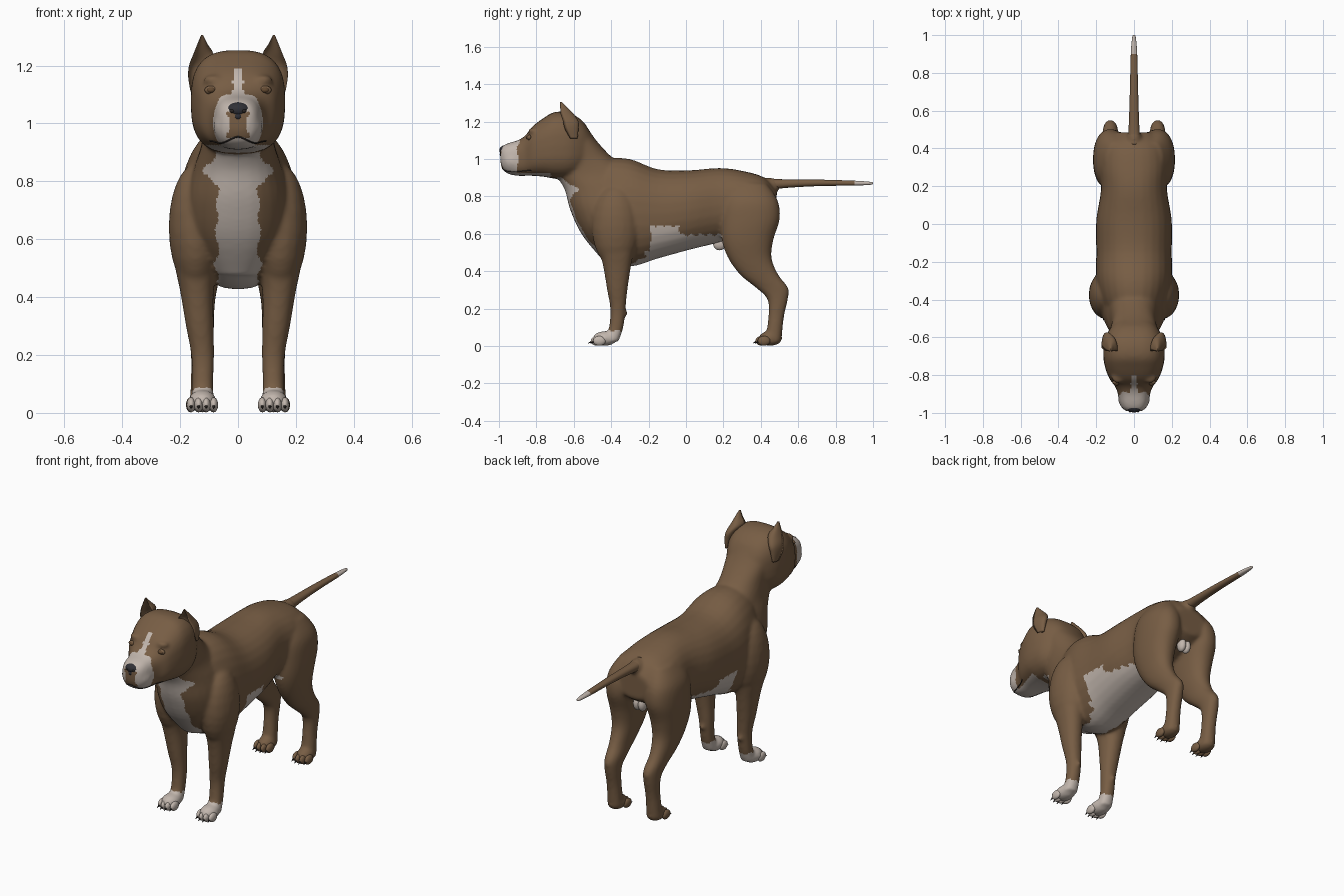
import bpy, bmesh, math
from mathutils import Matrix, Vector
from mathutils.bvhtree import BVHTree

cube = bpy.data.objects.get("Cube")
if cube:
    bpy.data.objects.remove(cube, do_unlink=True)


def material(name, rgb, rough=0.7):
    m = bpy.data.materials.new(name)
    m.use_nodes = True
    m.diffuse_color = (*rgb, 1)
    node = next(n for n in m.node_tree.nodes if n.type == 'BSDF_PRINCIPLED')
    node.inputs["Base Color"].default_value = (*rgb, 1)
    node.inputs["Roughness"].default_value = rough
    return m


BROWN = material("brown coat", (.185, .11, .058))
WHITE = material("white markings", (.54, .47, .42))
NOSE = material("nose dark grey", (.03, .03, .037))
DARK = material("claw and lip dark", (.025, .02, .018))
EYE = material("eye brown", (.12, .065, .03))


def finish(name, bm, *mats):
    bmesh.ops.recalc_face_normals(bm, faces=bm.faces[:])
    me = bpy.data.meshes.new(name)
    bm.to_mesh(me)
    bm.free()
    me.shade_smooth()
    for m in mats:
        me.materials.append(m)
    ob = bpy.data.objects.new(name, me)
    bpy.context.collection.objects.link(ob)
    return ob


def spline(pts, steps):
    """Catmull-Rom through tuples of any length."""
    pts = [Vector(p) for p in pts]
    out = []
    for i in range(len(pts) - 1):
        a, b, c, d = (pts[min(max(i + k, 0), len(pts) - 1)] for k in (-1, 0, 1, 2))
        for s in range(steps):
            t = s / steps
            out.append(b + (c - a) * (t / 2) + (a * 2 - b * 5 + c * 4 - d) * (t * t / 2)
                       + (b * 3 - a - c * 3 + d) * (t ** 3 / 2))
    return out + [pts[-1]]


def loft(bm, axis, stations, side=1, power=.9, cup=0, n=28):
    """Stations: position on axis, low edge, high edge, half width, x centre."""
    rings = []
    full = [tuple(s) + (0,) * (5 - len(s)) for s in stations]
    for pos, lo, hi, hw, xc in spline(full, 4):
        ring = []
        for k in range(n):
            a = math.tau * k / n
            c, s = (math.copysign(abs(f) ** power, f) for f in (math.cos(a), math.sin(a)))
            if s < 0:
                s *= 1 - cup
            x, v = side * (xc + hw * c), (lo + hi) / 2 + (hi - lo) / 2 * s
            ring.append(bm.verts.new((x, pos, v) if axis == 'y' else (x, v, pos)))
        rings.append(ring)
    for r, q in zip(rings, rings[1:]):
        for k in range(n):
            j = (k + 1) % n
            bm.faces.new((r[k], r[j], q[j], q[k]))
    bm.faces.new(rings[0])
    bm.faces.new(rings[-1])


def ball(bm, centre, radii):
    mat = Matrix.Translation(centre) @ Matrix.Diagonal((*radii, 1))
    bmesh.ops.create_uvsphere(bm, u_segments=20, v_segments=12, radius=1, matrix=mat)


# Body masses, later fused into one skin
bm = bmesh.new()
loft(bm, 'y', [  # torso
    (-.5, .55, .95, .12), (-.42, .465, 1.0, .17), (-.3, .425, 1.0, .2),
    (-.15, .468, .945, .2), (.02, .515, .94, .2), (.18, .555, .952, .175),
    (.31, .6, .935, .18), (.42, .64, .9, .16), (.485, .68, .83, .1)])
loft(bm, 'z', [  # neck and chest front
    (.475, -.46, -.2, .09), (.6, -.56, -.2, .16), (.73, -.62, -.2, .175),
    (.84, -.65, -.2, .155), (.92, -.7, -.27, .128), (1.0, -.72, -.385, .12),
    (1.1, -.7, -.48, .125), (1.19, -.7, -.54, .11)])
loft(bm, 'y', [  # head
    (-.5, .98, 1.12, .08), (-.55, .93, 1.2, .125), (-.62, .9, 1.245, .158),
    (-.7, .895, 1.252, .163), (-.76, .905, 1.22, .153), (-.82, .91, 1.175, .13),
    (-.86, .91, 1.125, .1), (-.9, .91, 1.1, .085), (-.95, .92, 1.085, .074),
    (-.98, .945, 1.07, .058), (-.992, .98, 1.05, .036)], power=.72)
ball(bm, (0, .45, .86), (.04, .06, .04))
for side in (1, -1):
    loft(bm, 'z', [  # front leg
        (.62, -.5, -.26, .085, .15), (.5, -.462, -.28, .072, .145),
        (.42, -.442, -.295, .058, .142), (.3, -.422, -.313, .048, .132),
        (.2, -.405, -.323, .04, .122), (.1, -.412, -.335, .037, .122),
        (.025, -.44, -.36, .042, .123)], side)
    loft(bm, 'z', [  # hind leg
        (.87, .24, .43, .05, .1), (.78, .2, .49, .085, .12), (.68, .185, .502, .092, .125),
        (.57, .19, .468, .082, .13), (.47, .225, .458, .066, .13),
        (.38, .29, .495, .05, .13), (.31, .375, .548, .043, .125),
        (.25, .435, .545, .039, .125), (.15, .44, .523, .037, .125),
        (.02, .42, .51, .042, .125)], side)
    ball(bm, (side * .145, -.375, .64), (.095, .13, .22))     # shoulder
    ball(bm, (side * .122, -.327, .175), (.016, .016, .02))   # wrist pad
    ball(bm, (side * .045, -.92, .99), (.04, .06, .055))      # upper lip
    ball(bm, (side * .085, -.815, 1.15), (.035, .03, .018))   # brow
    ball(bm, (side * .123, -.435, .04), (.05, .065, .04))     # front paw
    ball(bm, (side * .125, .45, .04), (.046, .065, .04))      # hind paw
body = finish("body", bm)
remesh = body.modifiers.new("fuse", 'REMESH')
remesh.mode = 'VOXEL'
remesh.voxel_size = .009
relax = body.modifiers.new("relax", 'SMOOTH')
relax.factor = .5
relax.iterations = 12
skin = bpy.data.meshes.new_from_object(
    body.evaluated_get(bpy.context.evaluated_depsgraph_get()))
body.modifiers.clear()
body.data = skin
skin.name = "body skin"
skin.materials.clear()
skin.materials.append(BROWN)
skin.materials.append(WHITE)
skin.shade_smooth()


# White markings chosen by position and direction
def is_white(c, n):
    wob = .006 * math.sin(60 * c.z + 2) + .004 * math.sin(130 * c.y + 70 * c.z)
    x, y, z = abs(c.x), c.y + wob, c.z
    if z < .08 + wob and y < -.3:                              # front paws
        return True
    if .4 < z < .91 and c.y < -.22 and n.y < .35:              # chest
        flare = .045 * max(0, 1 - abs(z - .84) / .06)
        if x < .073 + flare + wob and (c.y > -.69 or z < .88):
            return True
    if -.27 < y < .19 and z > .4:                              # belly
        line = .5 if y < -.19 else .64 if y < -.03 else .595
        if z < line + wob and (x < .1 or y > -.22):
            return True
    if c.y < -.72 and z < .925 and n.z < -.5:                  # lower jaw
        return True
    if c.y < -.75 and 1.04 < z < 1.19:                         # blaze
        if x < .014 + .035 * max(0, (1.12 - z) / .06) + wob / 2:
            return True
    if y < -.9 and z < 1.1:                                    # muzzle
        return not (x < .035 + wob and .95 < z < 1.04 and c.y < -.94)
    return False


for p in skin.polygons:
    p.material_index = int(is_white(p.center, p.normal))

surface = BVHTree.FromPolygons([v.co for v in skin.vertices],
                               [p.vertices[:] for p in skin.polygons])

# Tail with a pale tip
bm = bmesh.new()
loft(bm, 'y', [(.42, .82, .9, .04), (.5, .842, .892, .029), (.7, .855, .89, .022),
               (.9, .858, .884, .017), (.985, .862, .878, .01), (1.0, .867, .874, .004)])
tail = finish("tail", bm, BROWN, WHITE)
for p in tail.data.polygons:
    p.material_index = int(p.center.y > .9)

# Nose with nostrils
bm = bmesh.new()
ball(bm, (0, -.965, 1.047), (.044, .033, .027))
ball(bm, (0, -.972, 1.025), (.02, .024, .018))
finish("nose", bm, NOSE)
bm = bmesh.new()
for side in (1, -1):
    ball(bm, (side * .02, -.989, 1.043), (.009, .008, .007))
finish("nostrils", bm, DARK)

# Mouth line laid on the skin
curve = bpy.data.curves.new("mouth_line", 'CURVE')
curve.dimensions = '3D'
curve.bevel_depth = .003
curve.bevel_resolution = 1
curve.materials.append(DARK)
half = [(0, -.98, .955), (.04, -.965, .938), (.075, -.9, .925), (.1, -.83, .935)]
path = [(-x, y, z) for x, y, z in half[:0:-1]] + half
pts = [surface.find_nearest(p)[0] for p in spline(path, 6)]
line = curve.splines.new('POLY')
line.points.add(len(pts) - 1)
for p, co in zip(line.points, pts):
    p.co = (*co, 1)
bpy.context.collection.objects.link(bpy.data.objects.new("mouth_line", curve))

# Eyes, ears and feet
for side, label in ((1, "left"), (-1, "right")):
    spot = surface.ray_cast(Vector((side * .093, -2, 1.115)), Vector((0, 1, 0)))[0]
    for part, size, push, mat in (("eyelids", 1.25, .004, BROWN), ("eye", .85, -.001, EYE)):
        bm = bmesh.new()
        ball(bm, spot + Vector((0, push, 0)), (.018 * size, .012, .012 * size))
        finish(f"{label}_{part}", bm, mat)

    bm = bmesh.new()
    loft(bm, 'z', [(1.11, -.66, -.58, .012, .152), (1.16, -.72, -.575, .025, .147),
                   (1.2, -.74, -.575, .031, .138), (1.24, -.74, -.6, .034, .12),
                   (1.275, -.71, -.635, .017, .123), (1.306, -.685, -.665, .003, .124)],
         side, cup=1.5)
    finish(f"{label}_ear", bm, BROWN)

    for foot, y, x, mat in (("front", -.475, .123, WHITE), ("hind", .405, .125, BROWN)):
        toes, claws = bmesh.new(), bmesh.new()
        for k in (-1.5, -.5, .5, 1.5):
            tx, ty = side * (x + k * .026), y + .012 * (abs(k) - .5)
            ball(toes, (tx, ty, .028), (.0155, .034, .026))
            turn = Matrix.Rotation(math.radians(112), 4, 'X')
            bmesh.ops.create_cone(claws, cap_ends=True, segments=8, radius1=.007,
                                  radius2=.001, depth=.026,
                                  matrix=Matrix.Translation((tx, ty - .036, .02)) @ turn)
        finish(f"{label}_{foot}_toes", toes, mat)
        finish(f"{label}_{foot}_claws", claws, DARK)

# Pale underside parts
bm = bmesh.new()
ball(bm, (0, .18, .545), (.02, .035, .033))
finish("sheath", bm, WHITE)
bm = bmesh.new()
for side in (1, -1):
    ball(bm, (side * .016, .42, .63), (.022, .03, .04))
finish("rear_underside", bm, WHITE)
